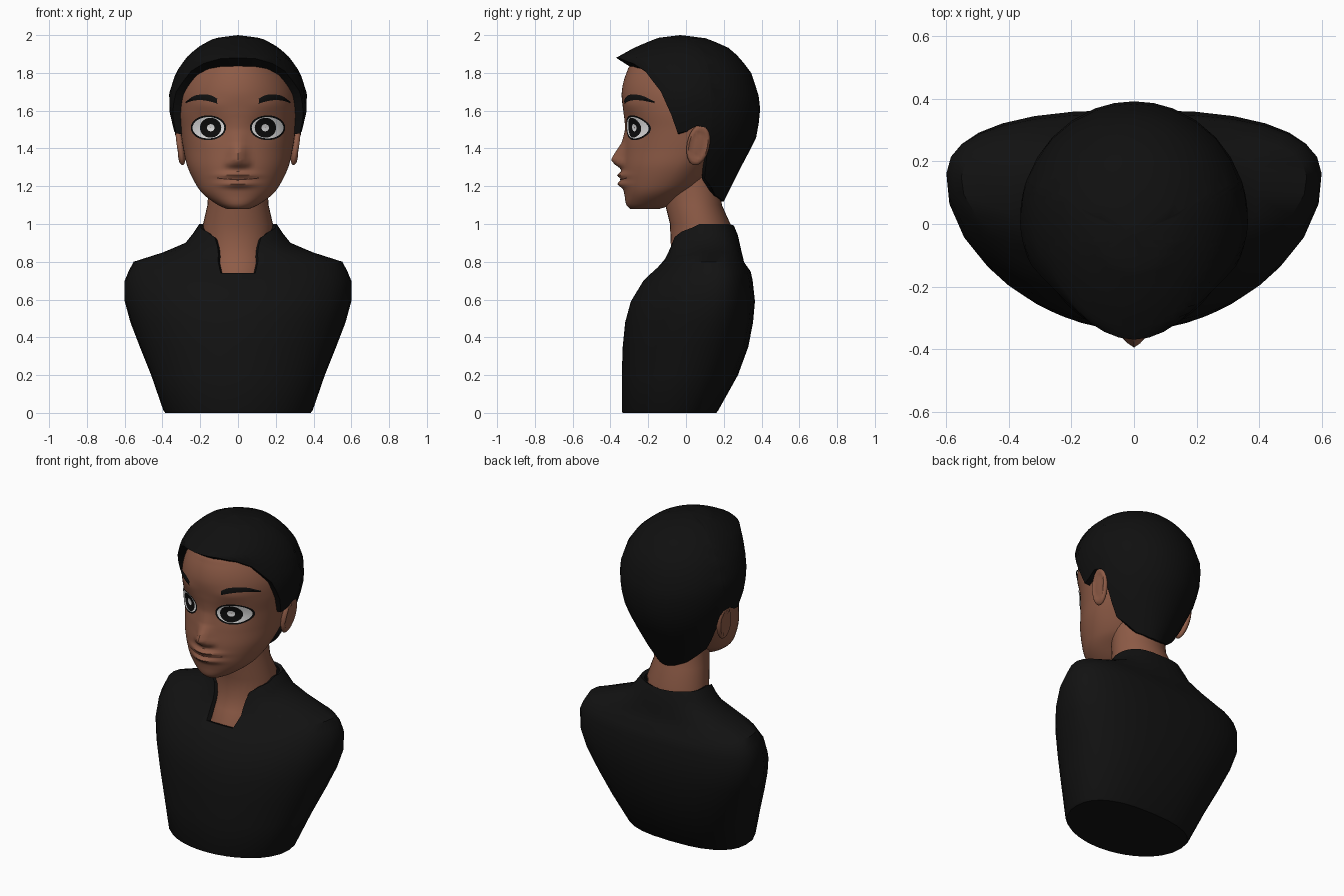
import bpy, bmesh, math
from mathutils import Matrix, Vector
from mathutils.bvhtree import BVHTree

if "Cube" in bpy.data.objects:
    bpy.data.objects.remove(bpy.data.objects["Cube"])


def material(name, rgb):
    m = bpy.data.materials.new(name)
    m.diffuse_color = (*rgb, 1)
    m.use_nodes = True
    m.node_tree.nodes["Principled BSDF"].inputs["Base Color"].default_value = m.diffuse_color
    return m


SKIN = material("brown skin", (0.27, 0.105, 0.062))
CLOTH = material("black cloth", (0.006, 0.006, 0.006))
HAIR = material("black hair", (0.005, 0.005, 0.005))
WHITE = material("eye white", (0.8, 0.8, 0.8))
INK = material("eye black", (0.004, 0.004, 0.004))
LINE = material("mouth brown", (0.05, 0.018, 0.012))


def interp(table, t, smooth=False):
    """Interpolate the rows of a table keyed by its first column."""
    tb = sorted(table)
    t = min(max(t, tb[0][0]), tb[-1][0])
    i = 0
    while i < len(tb) - 2 and t > tb[i + 1][0]:
        i += 1
    a, b = tb[i], tb[i + 1]
    h = b[0] - a[0]
    u = (t - a[0]) / h
    p, q = tb[max(i - 1, 0)], tb[min(i + 2, len(tb) - 1)]
    out = []
    for k in range(1, len(a)):
        if smooth:
            m0 = (b[k] - p[k]) / (b[0] - p[0]) * h
            m1 = (q[k] - a[k]) / (q[0] - a[0]) * h
            out.append((2*u**3 - 3*u*u + 1) * a[k] + (u**3 - 2*u*u + u) * m0
                       + (3*u*u - 2*u**3) * b[k] + (u**3 - u*u) * m1)
        else:
            out.append(a[k] + (b[k] - a[k]) * u)
    return out


def ring_point(ang, w, yf, yb, yc, e=1.0):
    """Point of an oval section; angle 0 is the front, e squares the back."""
    s, c = math.sin(ang), math.cos(ang)
    if c >= 0:
        return w * s, yc - c * (yc - yf)
    return math.copysign(w * abs(s)**e, s), yc + abs(c)**e * (yb - yc)


def finish(name, bm, mats, angle=40):
    me = bpy.data.meshes.new(name)
    bm.to_mesh(me)
    for m in mats:
        me.materials.append(m)
    ob = bpy.data.objects.new(name, me)
    bpy.context.collection.objects.link(ob)
    bpy.ops.object.select_all(action='DESELECT')
    ob.select_set(True)
    bpy.context.view_layer.objects.active = ob
    bpy.ops.object.shade_smooth_by_angle(angle=math.radians(angle))
    return ob


def grid(rows, closed=True, cap_first=False, cap_last=False, mats=None):
    """Skin rows of points with quads."""
    bm = bmesh.new()
    vs = [[bm.verts.new(p) for p in r] for r in rows]
    n = len(rows[0])
    for j in range(len(rows) - 1):
        for i in range(n if closed else n - 1):
            k = (i + 1) % n
            f = bm.faces.new((vs[j][i], vs[j][k], vs[j+1][k], vs[j+1][i]))
            f.material_index = mats[j] if mats else 0
    if cap_first:
        bm.faces.new(vs[0])
    if cap_last:
        bm.faces.new(vs[-1])
    bmesh.ops.remove_doubles(bm, verts=bm.verts, dist=1e-5)
    bmesh.ops.recalc_face_normals(bm, faces=bm.faces)
    return bm


def both_sides(half):
    return [math.radians(a) for a in half + [-a for a in reversed(half[1:-1])]]


# head: z, half width, front, back, centre
HEAD = [(1.08, .06, -.295, -.14, -.22), (1.1, .105, -.315, -.08, -.19),
        (1.15, .175, -.325, 0, -.15), (1.2, .217, -.333, .08, -.11),
        (1.3, .266, -.335, .16, -.05), (1.4, .29, -.325, .24, 0),
        (1.5, .305, -.32, .3, .02), (1.6, .315, -.332, .33, .02),
        (1.7, .307, -.34, .32, .02), (1.8, .265, -.315, .27, .02),
        (1.86, .21, -.275, .2, .02), (1.93, .08, -.12, .1, 0)]
NOSE = [(1.275, 0), (1.295, .2), (1.315, .65), (1.34, 1), (1.38, .72),
        (1.43, .28), (1.5, .05), (1.56, 0)]


def gauss(d, r):
    return math.exp(-(d / r)**2)


def relief(x, z):
    """Nose, nostrils, lips and eye sockets."""
    d = .066 * interp(NOSE, z)[0] * gauss(x, .042)
    ax = abs(x)
    d += .014 * gauss(ax - .045, .018) * gauss(z - 1.32, .02)
    d += .03 * gauss(x, .085) * (gauss(z - 1.258, .016) + gauss(z - 1.212, .018))
    d -= .014 * gauss(ax - .14, .07) * gauss(z - 1.51, .06)
    d += .008 * gauss(ax - .17, .09) * gauss(z - 1.63, .035)
    return d


rows = []
for j in range(91):
    z = 1.08 + .85 * j / 90
    sec = interp(HEAD, z, True)
    row = []
    for i in range(88):
        x, y = ring_point(math.tau * i / 88, *sec)
        if y < sec[3]:
            y -= relief(x, z)
        row.append((x, y, z))
    rows.append(row)
bm = grid(rows, cap_first=True, cap_last=True)
tree = BVHTree.FromBMesh(bm)
finish("head", bm, [SKIN], 50)

# neck and upper chest
NECK = [(.62, .2, -.17, .2, .08), (.74, .19, -.145, .2, .08), (.8, .185, -.11, .22, .08),
        (.88, .18, -.08, .23, .08), (1.0, .185, -.085, .235, .08), (1.1, .162, -.11, .19, .05),
        (1.2, .155, -.12, .18, .04), (1.3, .15, -.1, .15, .03)]
rows = [[(*ring_point(math.tau * i / 32, *r[1:]), r[0]) for i in range(32)] for r in NECK]
finish("neck", grid(rows, cap_first=True, cap_last=True), [SKIN], 50)

# ears: cupped ovals leaning out and back
for s, side in ((1, "right"), (-1, "left")):
    bm = bmesh.new()
    bmesh.ops.create_uvsphere(bm, u_segments=20, v_segments=14, radius=1)
    for v in bm.verts:
        if v.co.x > 0 and math.hypot(v.co.y, v.co.z) < .72:
            v.co.x *= .45
    M = (Matrix.Translation((.308, .065, 1.42)) @ Matrix.Rotation(.14, 4, 'Y')
         @ Matrix.Rotation(-.2, 4, 'X') @ Matrix.Diagonal((.028, .06, .112, 1)))
    bmesh.ops.transform(bm, matrix=Matrix.Scale(s, 4, (1, 0, 0)) @ M, verts=bm.verts)
    bmesh.ops.recalc_face_normals(bm, faces=bm.faces)
    finish(side + "_ear", bm, [SKIN], 60)

# hair: dome running from the crown down to a hairline given by angle
DOME = [(2.0, 0, -.03, -.03, -.03), (1.985, .12, -.15, .1, -.02), (1.95, .19, -.235, .19, 0),
        (1.93, .22, -.28, .23, .01), (1.88, .275, -.37, .285, .02), (1.8, .33, -.345, .345, .02),
        (1.69, .365, -.34, .383, .02), (1.59, .362, -.34, .395, .02), (1.45, .328, -.31, .37, .02),
        (1.3, .26, -.26, .29, .02), (1.2, .2, -.2, .24, .02), (1.12, .13, -.15, .2, .02)]
HAIRLINE = [(0, 1.88), (20, 1.875), (38, 1.85), (50, 1.81), (65, 1.7), (74, 1.58), (79, 1.48),
            (87, 1.49), (96, 1.52), (104, 1.51), (107, 1.38), (109, 1.24), (134, 1.15),
            (160, 1.125), (180, 1.12)]
half = []
for (a, _), (b, _) in zip(HAIRLINE, HAIRLINE[1:]):
    half += [a, (a + b) / 2]
rows = [[] for _ in range(18)]
for a in both_sides(half + [180]):
    low = interp(HAIRLINE, abs(math.degrees(a)))[0]
    for j in range(17):
        z = low + (2 - low) * math.cos(j / 16 * math.pi / 2)
        rows[j].append((*ring_point(a, *interp(DOME, z)), z))
    x, y, z = rows[16][-1]
    drop = .045 * max(0, math.cos(a))
    rows[17].append((x * .82, .02 + (y - .02) * .82, z - drop))
finish("hair", grid(rows), [HAIR], 45)

# jacket: body section by height, top edge by angle with an open collar
BODY = [(0, .385, -.335, .16, -.06), (.012, .395, -.34, .17, -.06), (.2, .46, -.34, .275, 0),
        (.35, .52, -.335, .33, .06), (.48, .57, -.322, .355, .11), (.59, .6, -.292, .365, .14),
        (.7, .6, -.225, .353, .15), (.76, .575, -.165, .34, .15), (.8, .553, -.125, .305, .14),
        (.84, .43, -.105, .297, .13), (.88, .295, -.095, .288, .12), (.94, .245, -.083, .275, .11),
        (1.0, .205, -.06, .25, .1)]
EDGE = [(0, .74), (9, .74), (11, .8), (14, .84), (21.5, .88), (29, .93), (45, .96),
        (65, .98), (80, 1.0), (140, 1.0), (180, .99)]
half = [0, 4.5, 9, 11, 14, 21.5, 29, 37, 45, 55, 65, 80, 92, 104, 116, 128, 140, 153, 166, 180]
levels = [r[0] for r in BODY[:7]]
rows = [[] for _ in range(len(levels) + 7)]
for a in both_sides(half):
    top = interp(EDGE, abs(math.degrees(a)))[0]
    zs = levels + [.7 + (top - .7) * k / 6 for k in range(1, 7)]
    for j, z in enumerate(zs):
        rows[j].append((*ring_point(a, *interp(BODY, z), e=.8), z))
    x, y, z = rows[len(zs) - 1][-1]
    rows[-1].append((x * .9, .1 + (y - .1) * .9, z - .01))
finish("jacket", grid(rows, cap_first=True), [CLOTH], 35)


def on_face(x, z, lift):
    hit, normal, _, _ = tree.ray_cast(Vector((x, -2, z)), Vector((0, 1, 0)))
    return hit + normal * lift


def plate(name, rows, closed, mats, index=None):
    """Thin painted patch lying on the face, turned to the front."""
    bm = grid([[on_face(*p) for p in r] for r in rows], closed, mats=index)
    for f in bm.faces:
        if f.normal.y > 0:
            f.normal_flip()
    finish(name, bm, mats)


# eyes: centre x, half width, half height of each ring, with the band colour
RINGS = [(.141, .001, .001), (.141, .02, .02), (.141, .04, .04), (.142, .056, .054),
         (.149, .07, .056), (.153, .083, .058), (.153, .092, .067)]
BANDS = [0, 1, 1, 0, 0, 1]
BROW = [(.108, 1.65, .013), (.14, 1.664, .017), (.185, 1.67, .015), (.23, 1.665, .012),
        (.27, 1.645, .004)]
for s, side in ((1, "right"), (-1, "left")):
    rows = [[(s * (c + w * math.cos(math.tau * i / 32)), 1.51 + h * math.sin(math.tau * i / 32), .006)
             for i in range(32)] for c, w, h in RINGS]
    plate(side + "_eye", rows, True, [WHITE, INK], BANDS)
    brow = [(.108 + .162 * k / 12, *interp(BROW, .108 + .162 * k / 12, True)) for k in range(13)]
    rows = [[(s * x, z + t * h, .009 - .004 * abs(t)) for x, z, h in brow] for t in (-1, 0, 1)]
    plate(side + "_eyebrow", rows, False, [HAIR])

# mouth line
xs = [-.11 + .22 * k / 20 for k in range(21)]
plate("mouth_line", [[(x, 1.236 + .7 * x * x + d, .003) for x in xs] for d in (-.003, .003)],
      False, [LINE])
